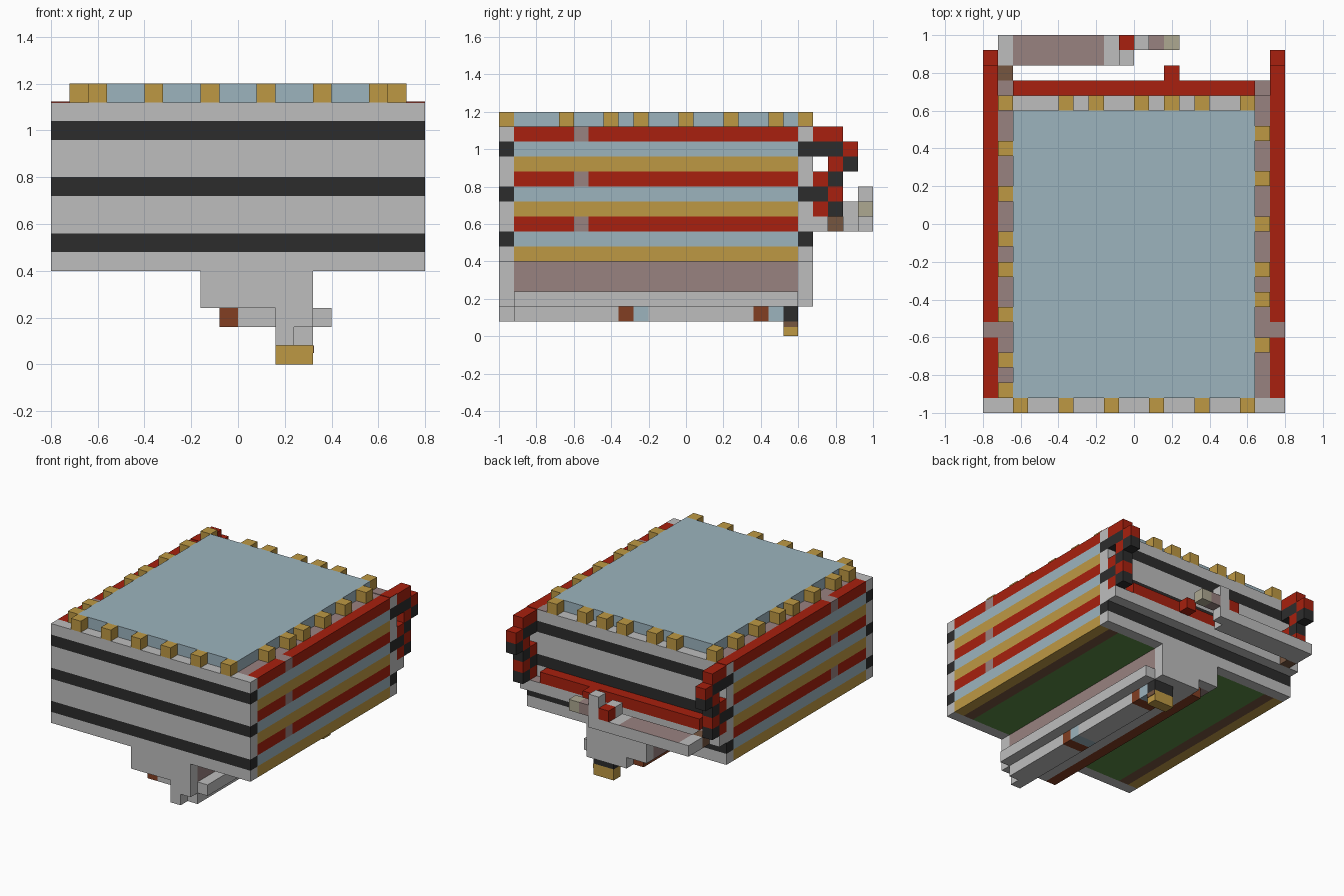
import bpy

if "Cube" in bpy.data.objects:
    bpy.data.objects.remove(bpy.data.objects["Cube"])

U = 0.08  # size of one block


def material(name, r, g, b):
    def lin(c):
        c /= 255
        return c / 12.92 if c <= 0.04045 else ((c + 0.055) / 1.055) ** 2.4
    m = bpy.data.materials.new(name)
    col = (lin(r), lin(g), lin(b), 1)
    m.use_nodes = True
    m.diffuse_color = col
    m.node_tree.nodes["Principled BSDF"].inputs["Base Color"].default_value = col
    return m


grey = material("light_grey", 190, 190, 190)
black = material("black", 44, 44, 44)
red = material("red", 168, 32, 14)
blue = material("pale_blue", 156, 180, 190)
gold = material("gold", 190, 153, 68)
mauve = material("mauve", 153, 130, 128)
brown = material("rust_brown", 130, 62, 34)
tan = material("dull_brown", 118, 86, 64)
olive = material("olive_grey", 173, 168, 145)
green = material("green", 92, 138, 68)


def box(name, mat, x, y, z, top=None):
    """Block on the grid; each axis is a single index or a (start, end) pair."""
    (x0, x1), (y0, y1), (z0, z1) = [
        a if isinstance(a, tuple) else (a, a + 1) for a in (x, y, z)]
    verts = [((i - 10) * U, (j - 12.5) * U, k * U)
             for k in (z0, z1) for j in (y0, y1) for i in (x0, x1)]
    faces = [(0, 2, 3, 1), (4, 5, 7, 6), (0, 1, 5, 4),
             (2, 6, 7, 3), (0, 4, 6, 2), (1, 3, 7, 5)]
    me = bpy.data.meshes.new(name)
    me.from_pydata(verts, [], faces)
    me.materials.append(mat)
    if top:
        me.materials.append(top)
        me.polygons[1].material_index = 1
    ob = bpy.data.objects.new(name, me)
    bpy.context.collection.objects.link(ob)
    return ob


# Banded front and back walls
for wall, y in (("front", 0), ("back", 20)):
    for z in range(5, 14):
        box(wall + "_wall_row", black if z in (6, 9, 12) else grey, (0, 20), y, z)

# Striped side walls, mirrored
stripes = (gold, blue, red)
for x in (0, 19):
    for n in range(9):
        mat, z = stripes[n % 3], 5 + n
        if mat is red:
            box("side_stripe", red, x, (1, 5), z)
            box("side_stripe_joint", mauve, x, 5, z)
            box("side_stripe", red, x, (6, 20), z)
        else:
            box("side_stripe", mat, x, (1, 20), z)
    box("corner_cap", red, x, 20, (14, 14.05))

    # Hooked tail behind each side wall
    box("tail_top", red, x, (21, 23), 13)
    box("tail_top_under", black, x, (21, 23), 12)
    for y, z in ((23, 12), (22, 11), (21, 10), (22, 9)):
        box("tail_step", red, x, y, z)
        box("tail_step_under", black, x, y, z - 1)
    box("tail_foot", red, x, 21, 8)

# Parapet walks, floor and roof
for x in (1, 18):
    box("parapet_walk", mauve, x, (1, 20), 13)
    box("floor_edge", tan, x, (1, 20), 5)
box("parapet_corner", mauve, 18, 20, (14, 14.05))
box("floor", green, (2, 18), (1, 20), 5)
box("roof", blue, (2, 18), (1, 20), (13, 15))

# Battlements
for x in (2, 5, 8, 11, 14, 17):
    box("front_battlement", gold, x, 0, 14)
for x in (1, 5, 7, 10, 12, 14, 17):
    box("back_battlement", gold, x, 20, 14)
for y in (1, 3, 6, 9, 11, 14, 17):
    box("right_battlement", gold, 1, y, 14)
for y in (4, 7, 9, 12, 15, 18):
    box("left_battlement", gold, 18, y, 14)

# Keel under the body
box("keel_core", mauve, (8, 14), (1, 20), (3, 5))
box("keel_front", grey, (8, 14), 0, (3, 5))
box("keel_front_leg", grey, (12, 14), 0, 2)
box("keel_front_toe", grey, 12, 0, 1)
box("keel_back", grey, (8, 14), 20, (3, 5))
box("keel_back_leg", grey, (10, 14), 20, 2)
box("keel_web", grey, (10, 14), (1, 20), 2)
box("keel_rail", grey, 14, (1, 20), 2)
box("keel_trim", brown, 9, (1, 20), 2)
for start, end in ((1, 8), (10, 17)):
    box("lower_rail", grey, (12, 14), (start, end), 1)
for y in (8, 17):
    box("rail_brace", brown, (12, 14), y, 1)
    box("rail_window", blue, (12, 14), y + 1, 1)
box("foot_collar", black, (12, 14), 19, 1)
box("foot", gold, (12, 14), 19, 0)
box("foot_band", tan, (14, 14.05), 19, (0.6, 1))

# Ledge on the back wall
box("ledge", grey, (0, 20), 21, 7, top=mauve)
box("ledge_rail", red, (2, 18), 21, 8)
box("ledge_knob", red, 12, 22, 8)
box("platform_link", tan, 1, 22, 7)

# Platform and pipework behind the ledge
box("platform", grey, (2, 8), (23, 25), 7, top=mauve)
box("platform_end", grey, 1, (23, 25), 7)
box("platform_end", grey, (8, 10), (23, 25), 7)
box("platform_post", grey, 9, 23, 8)
box("pipe_red", red, 9, 24, 8)
box("pipe_tower", grey, 10, 24, (7, 10))
box("pipe_joint", mauve, 11, 24, 8)
box("pipe_tip", olive, 12, 24, 8)
